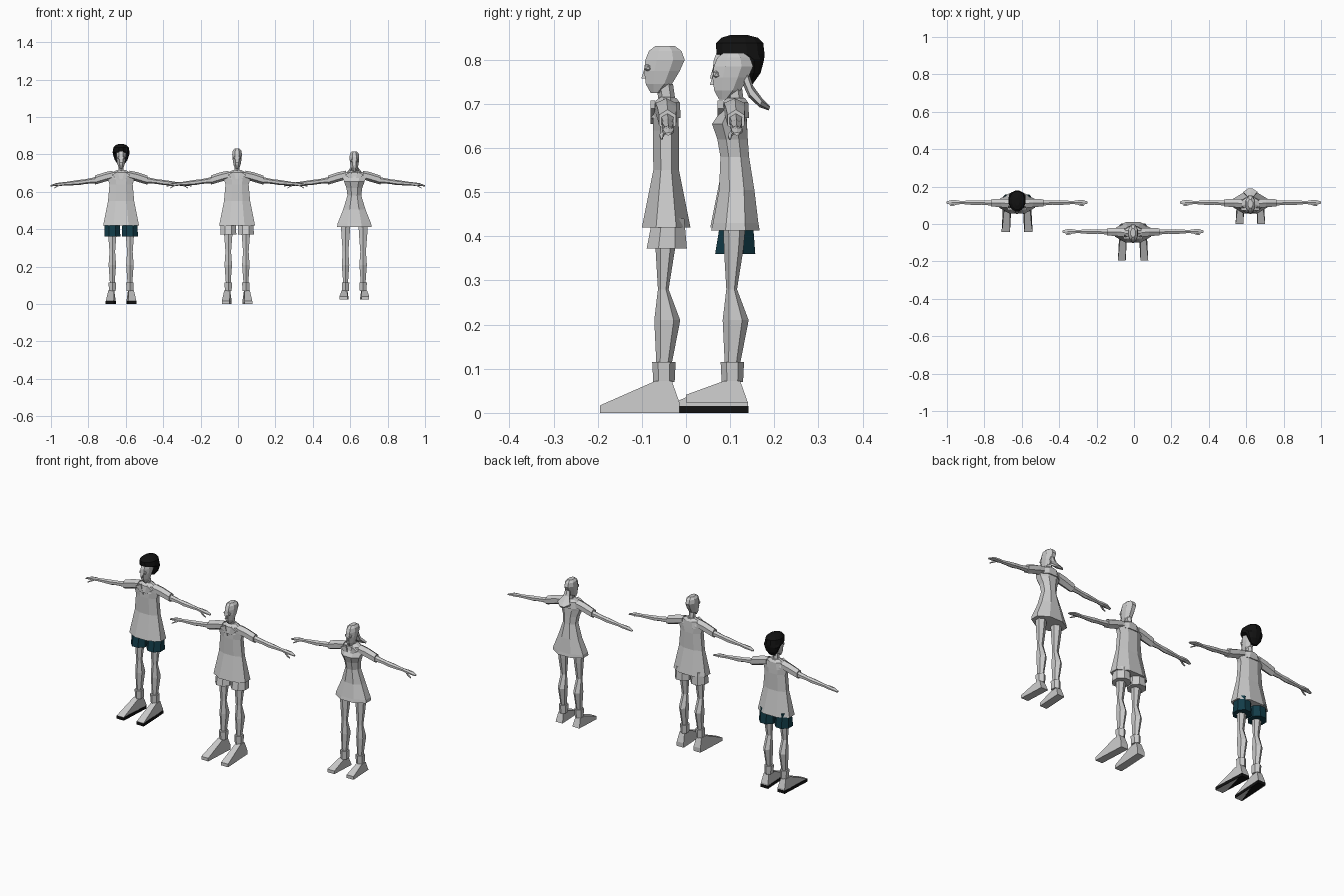
import bpy, bmesh, math
from mathutils import Vector


def material(name, rgb):
    m = bpy.data.materials.new(name)
    m.diffuse_color = (*rgb, 1)
    return m


GREY = material("plain_grey", (0.6, 0.6, 0.6))
BLACK = material("black", (0.006, 0.006, 0.006))
TEAL = material("dark_teal", (0.006, 0.045, 0.065))
place = Vector((0, 0, 0))


def finish(name, bm, mat):
    bmesh.ops.recalc_face_normals(bm, faces=bm.faces)
    me = bpy.data.meshes.new(name)
    bm.to_mesh(me)
    bm.free()
    me.materials.append(mat)
    ob = bpy.data.objects.new(name, me)
    ob.location = place
    bpy.context.collection.objects.link(ob)
    return ob


def skin(name, rings, mat, caps=True):
    """Join rings of points into a closed flat-faced tube."""
    bm = bmesh.new()
    rs = [[bm.verts.new(p) for p in r] for r in rings]
    n = len(rs[0])
    for a, b in zip(rs, rs[1:]):
        for i in range(n):
            j = (i + 1) % n
            bm.faces.new((a[i], a[j], b[j], b[i]))
    if caps:
        bm.faces.new(rs[0])
        bm.faces.new(rs[-1])
    return finish(name, bm, mat)


def circle(n):
    k = 1 / math.cos(math.pi / n)
    for i in range(n):
        a = 2 * math.pi * (i + 0.5) / n
        yield math.cos(a) * k, math.sin(a) * k


def upright(name, rows, mat, cx=0, n=8, dz=0):
    """Rows of (z, half width, front y, back y)."""
    rings = [[(cx + rx * c, (y0 + y1) / 2 + (y1 - y0) / 2 * s, z + dz)
              for c, s in circle(n)] for z, rx, y0, y1 in rows]
    return skin(name, rings, mat)


def sideways(name, rows, mat, s, n=6):
    """Rows of (x, y, z, half depth, half height), mirrored by s."""
    rings = [[(s * x, y + ry * c, z + rz * q) for c, q in circle(n)]
             for x, y, z, ry, rz in rows]
    return skin(name, rings, mat)


def shoe(name, cx, s, toe, z0, mat, sole=None):
    prof = [(-0.015, z0), (-0.015, 0.024), (-0.032, 0.072), (-0.070, 0.072),
            (toe, z0 + 0.017), (toe, z0)]
    rings = []
    for side in (-1, 1):
        ring = []
        for y, z in prof:
            w = 0.015 if z > 0.05 else 0.021
            splay = s * 0.01 * (-y / 0.19)
            ring.append((cx + splay + side * w, y, z))
        rings.append(ring)
    skin(name, rings, mat)
    if sole:  # flat dark sole around the shoe's base
        skin("shoe_sole", [[(cx + s * 0.01 * (-y / 0.19) + side * 0.0225, y, z)
                            for y, z in ((-0.0135, 0), (-0.0135, 0.016),
                                         (toe - .001, 0.016), (toe - .001, 0))]
                           for side in (-1, 1)], sole)


HEAD = [(0.725, .011, -.080, -.058), (0.745, .019, -.091, -.032),
        (0.775, .024, -.095, -.014), (0.80, .026, -.092, -.003),
        (0.82, .023, -.084, -.010), (0.831, .013, -.07, -.025)]
SHIRT = [(0.42, .096, -.10, .01), (0.55, .070, -.074, -.016),
         (0.64, .062, -.075, -.016), (0.68, .074, -.074, -.018),
         (0.70, .055, -.070, -.02), (0.716, .024, -.058, -.026)]
DRESS = [(0.413, .092, -.098, .012), (0.43, .090, -.094, .009),
         (0.505, .060, -.080, 0), (0.58, .037, -.077, -.012),
         (0.62, .042, -.084, -.015), (0.655, .055, -.096, -.017),
         (0.685, .066, -.076, -.019), (0.70, .05, -.070, -.02),
         (0.714, .022, -.056, -.026)]
LEG = [(0.07, .012, -.062, -.034), (0.115, .013, -.065, -.034),
       (0.21, .020, -.068, -.017), (0.28, .015, -.062, -.041),
       (0.37, .022, -.066, -.028), (0.44, .026, -.068, -.022)]
ARM = [(0.07, -.042, .685, .016, .016), (0.14, -.042, .662, .014, .014),
       (0.19, -.041, .655, .011, .011), (0.225, -.041, .65, .013, .012),
       (0.30, -.04, .643, .008, .008), (0.325, -.04, .641, .012, .008),
       (0.35, -.04, .639, .013, .006), (0.377, -.04, .632, .006, .003)]


def figure(x, y, body, body_name, hem, toe, z0, shorts, sole, dz):
    global place
    place = Vector((x, y, 0))
    # head, neck and face
    upright("head", HEAD, GREY, dz=dz)
    upright("neck", [(.69, .014, -.056, -.024), (.745, .013, -.066, -.032)], GREY, n=6)
    upright("nose", [(.758 + dz, .005, -.101, -.085), (.782 + dz, .002, -.094, -.085)], GREY, n=4)
    # clothing
    upright(body_name, body, GREY)
    upright("collar", [(.668, .058, -.080, -.012), (.703, .047, -.075, -.014),
                       (.714, .022, -.06, -.022)], GREY)
    for s in (-1, 1):
        cx = s * 0.047
        # eye lens
        bm = bmesh.new()
        bmesh.ops.create_icosphere(bm, subdivisions=1, radius=.0095)
        bmesh.ops.translate(bm, verts=bm.verts, vec=(s * .012, -.086, .782 + dz))
        finish("eye", bm, GREY)
        # arm, thumb and sleeve
        sideways("arm", ARM, GREY, s)
        sideways("thumb", [(.325, -.048, .638, .004, .004),
                           (.345, -.056, .628, .004, .003),
                           (.358, -.055, .62, .002, .002)], GREY, s, 4)
        sideways("sleeve", [(.045, -.045, .69, .024, .02), (.085, -.043, .68, .022, .022),
                            (.14, -.042, .663, .019, .021)], GREY, s)
        # pointed collar flap
        skin("collar_flap", [[(s * a, d, z) for a, z in
                              ((.018, .708), (.05, .69), (.004, .655))]
                             for d in (-.084 if hem is None else -.08, -.07)], GREY)
        # leg, sock and shoe
        upright("leg", LEG, GREY, cx, 6)
        upright("sock", [(.07, .018, -.071, -.029), (.115, .020, -.073, -.027)], GREY, cx, 6)
        shoe("shoe", s * 0.05, s, toe, z0, GREY, sole)
        # shorts leg
        if hem:
            upright("shorts_leg", [(hem, .043, -.089, .002), (.44, .040, -.076, -.004)],
                    shorts, cx)


# left figure with dark cropped hair, teal shorts and dark soles
figure(-0.625, 0.155, SHIRT, "shirt", 0.36, -0.197, 0.0, TEAL, BLACK, 0)
upright("hair", [(.745, .016, -.018, -.004), (.77, .034, -.028, .014),
                 (.80, .044, -.040, .022), (.813, .045, -.086, .023),
                 (.838, .041, -.087, .020), (.850, .028, -.075, .008),
                 (.856, .012, -.055, -.015)], BLACK, n=12)

# middle figure in plain shirt and shorts
figure(-0.005, 0, SHIRT, "shirt", 0.373, -0.195, 0.0, GREY, None, 0)

# right figure in a flared dress, with a tied-back tail of hair
figure(0.622, 0.155, DRESS, "dress", None, -0.155, 0.024, GREY, None, -0.015)
skin("hair_tail", [[(w * c, y + 0.4 * t * q, z + t * q) for c, q in circle(6)]
                   for w, y, z, t in ((.012, -.022, .765, .014), (.018, -.008, .728, .011),
                                      (.038, .015, .702, .008), (.012, .034, .69, .004))], GREY)
